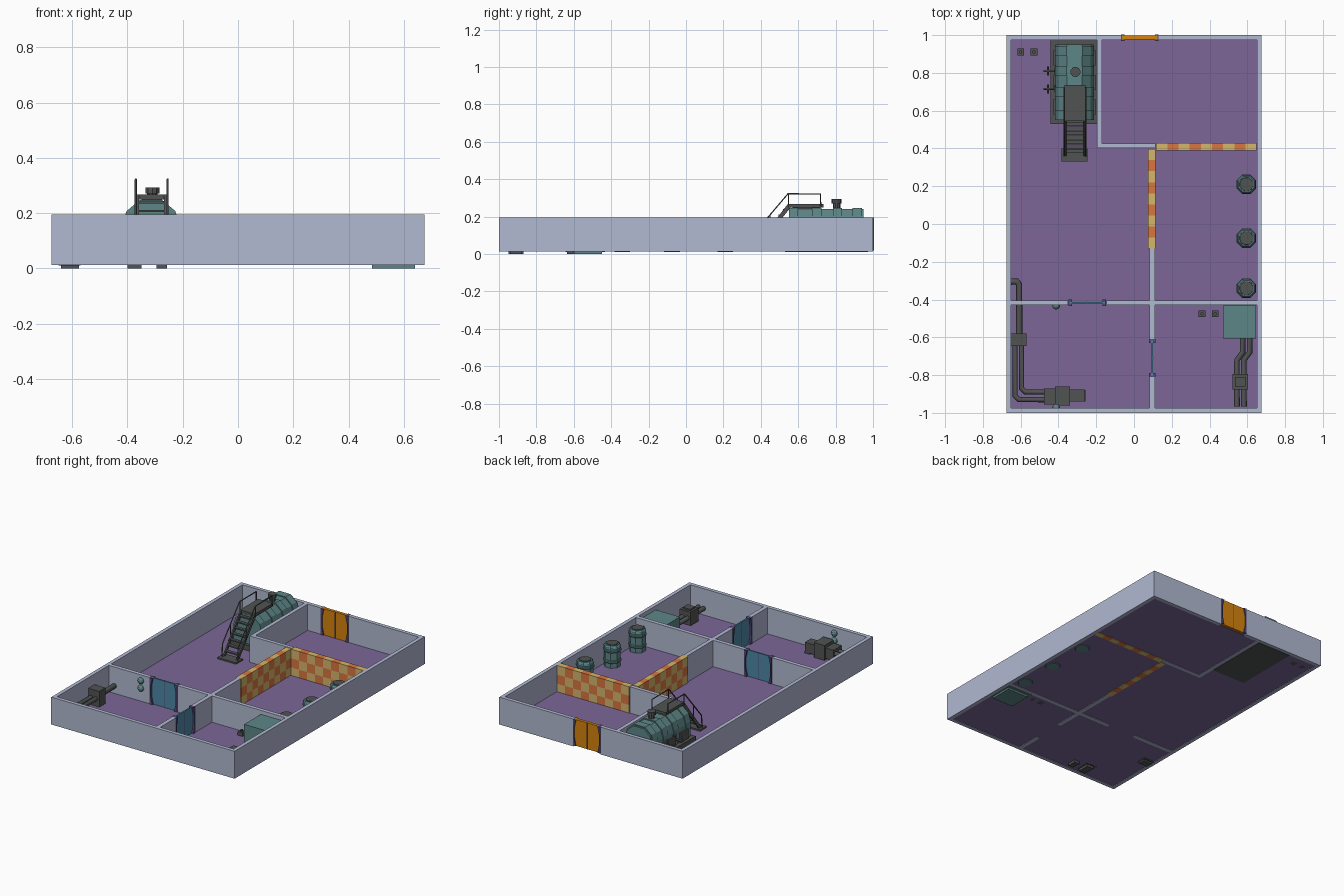
import bpy, bmesh, math
from mathutils import Vector, Matrix

cube = bpy.data.objects.get("Cube")
if cube:
    bpy.data.objects.remove(cube)


def material(name, r, g, b):
    m = bpy.data.materials.new(name)
    col = [(c / 255) ** 2.2 for c in (r, g, b)] + [1]
    m.use_nodes = True
    m.diffuse_color = col
    m.node_tree.nodes["Principled BSDF"].inputs["Base Color"].default_value = col
    return m


WALL = material("pale_blue_grey", 176, 184, 209)
FLOOR = material("purple", 123, 102, 150)
TEAL = material("teal", 94, 133, 134)
DARK = material("dark_grey", 82, 84, 83)
YELLOW = material("sand_yellow", 212, 180, 108)
ORANGE = material("tile_orange", 216, 118, 66)
AMBER = material("amber", 212, 130, 22)
BLUE = material("door_blue", 78, 134, 166)
FRAME = material("dark_violet", 88, 76, 122)
SKY = material("sky_blue", 96, 172, 212)


def finish(name, bm, *mats):
    bmesh.ops.recalc_face_normals(bm, faces=bm.faces)
    me = bpy.data.meshes.new(name)
    bm.to_mesh(me)
    bm.free()
    ob = bpy.data.objects.new(name, me)
    bpy.context.collection.objects.link(ob)
    for m in mats:
        me.materials.append(m)
    return ob


def add_box(bm, x0, x1, y0, y1, z0, z1):
    mat = Matrix.Translation(((x0 + x1) / 2, (y0 + y1) / 2, (z0 + z1) / 2))
    mat = mat @ Matrix.Diagonal((x1 - x0, y1 - y0, z1 - z0, 1))
    bmesh.ops.create_cube(bm, size=1, matrix=mat)


def boxes(name, mat, *dims):
    bm = bmesh.new()
    for d in dims:
        add_box(bm, *d)
    return finish(name, bm, mat)


def prism(name, mat, pts, origin, u, v, depth):
    """Extrude a 2D outline spanned by u and v along their normal."""
    bm = bmesh.new()
    o, u, v = Vector(origin), Vector(u), Vector(v)
    n = u.cross(v)
    f = bm.faces.new([bm.verts.new(o + u * a + v * b - n * depth / 2) for a, b in pts])
    ext = bmesh.ops.extrude_face_region(bm, geom=[f])
    moved = [g for g in ext["geom"] if isinstance(g, bmesh.types.BMVert)]
    bmesh.ops.translate(bm, verts=moved, vec=n * depth)
    return finish(name, bm, mat)


def pipe(name, mat, radius, pts, sides=1):
    """Sweep a round section along a polyline."""
    cu = bpy.data.curves.new(name, "CURVE")
    cu.dimensions = "3D"
    cu.bevel_depth, cu.bevel_resolution, cu.use_fill_caps = radius, sides, True
    sp = cu.splines.new("POLY")
    sp.points.add(len(pts) - 1)
    for p, q in zip(sp.points, pts):
        p.co = (*q, 1)
    cu.materials.append(mat)
    ob = bpy.data.objects.new(name, cu)
    bpy.context.collection.objects.link(ob)


def lathe(name, mat, profile, x, y, sides=8):
    """Stack rings of (radius, height) into a closed round part."""
    bm = bmesh.new()
    rings = [[bm.verts.new((x + r * math.cos((i + .5) * math.tau / sides),
                            y + r * math.sin((i + .5) * math.tau / sides), z))
              for i in range(sides)] for r, z in profile]
    for a, b in zip(rings, rings[1:]):
        for i in range(sides):
            j = (i + 1) % sides
            bm.faces.new((a[i], a[j], b[j], b[i]))
    bm.faces.new(rings[0])
    bm.faces.new(rings[-1])
    return finish(name, bm, mat)


# Floor and walls
B, T = .013, .195
boxes("floor", FLOOR, (-.655, .655, -.98, .98, .016, .02))
boxes("outer_walls", WALL,
      (-.675, -.65, -1, 1, B, T), (.65, .675, -1, 1, B, T),
      (-.65, .65, -1, -.975, B, T),
      (-.65, -.07, .975, 1, B, T), (.13, .65, .975, 1, B, T))
boxes("inner_walls", WALL,
      (-.195, -.17, .427, .975, B, T), (-.195, .115, .402, .427, B, T),
      (.083, .11, -.61, -.13, B, T), (.083, .11, -.975, -.81, B, T),
      (-.65, -.35, -.43, -.404, B, T), (-.145, .083, -.43, -.404, B, T),
      (.11, .65, -.43, -.404, B, T))


# Checkered walls, one tile per grid cell
def checker_wall(name, start, step, thick):
    bm = bmesh.new()
    tile_h = (T - B) / 3
    side = Vector((thick if step[1] else 0, thick if step[0] else 0))
    for i in range(9):
        a = Vector(start) + Vector(step) * i
        b = a + Vector(step) + side
        for k in range(3):
            old = set(bm.faces)
            add_box(bm, a.x, b.x, a.y, b.y, B + k * tile_h, B + (k + 1) * tile_h)
            for f in set(bm.faces) - old:
                f.material_index = (i + k) % 2
    return finish(name, bm, YELLOW, ORANGE)


checker_wall("checker_wall_long", (.075, -.13), (0, .0585), .04)
checker_wall("checker_wall_cross", (.117, .39), (.0592, 0), .04)


# Sliding doors with bowed frames
def door(name, mat, cx, cy, u, thick):
    h, H = .1, T - .02
    o = (cx, cy, .02)
    up = (0, 0, 1)
    prism(name + "_leaves", mat, [(-h + .006, 0), (h - .006, 0), (h - .006, H), (-h + .006, H)],
          o, u, up, thick)
    prism(name + "_seam", FRAME, [(-.002, 0), (.002, 0), (.002, H), (-.002, H)], o, u, up, thick + .003)
    for s in (-1, 1):
        post = [(h, 0), (h, H), (h - .02, H), (h - .008, H * .7), (h - .008, H * .3), (h - .02, 0)]
        prism(name + "_post", FRAME, [(s * a, b) for a, b in post], o, u, up, .034)


door("hall_door", BLUE, -.247, -.417, (1, 0, 0), .01)
door("side_door", BLUE, .096, -.71, (0, 1, 0), .01)
door("entry_door", AMBER, .03, .987, (1, 0, 0), .02)

# Barrels
for y in (.21, -.075, -.34):
    lathe("barrel", TEAL, [(.045, .012), (.052, .02), (.052, .05), (.056, .055), (.056, .065),
                           (.052, .07), (.052, .12), (.056, .125), (.056, .135), (.052, .14),
                           (.052, .155), (.045, .165)], .595, y)
    lathe("barrel_rim", SKY, [(.0535, .148), (.0535, .154)], .595, y)
    lathe("barrel_lid", DARK, [(.038, .16), (.036, .17)], .595, y, 12)

# Wall lamps
for y, z in ((-.43, .108), (-.43, .158), (-.975, .108), (-.975, .158)):
    bm = bmesh.new()
    bmesh.ops.create_uvsphere(bm, u_segments=10, v_segments=6, radius=.021,
                              matrix=Matrix.Translation((-.412, y + (-.002 if y > -.5 else .002), z)))
    finish("wall_lamp", bm, TEAL)

# Floor controls
for x, y in ((.36, -.475), (.43, -.475), (-.6, .91), (-.53, .91)):
    boxes("control_box", DARK, (x - .018, x + .018, y - .018, y + .018, .016, .045))
    lathe("control_knob", DARK, [(.009, .045), (.009, .055)], x, y)

# Teal cabinet and its pipes
boxes("cabinet", TEAL, (.47, .647, -.607, -.432, .012, .17), (.485, .64, -.6, -.45, 0, .012))
for x in (.575, .612):
    pipe("cabinet_pipe", DARK, .015, [(x, -.6, .07), (x, -.68, .07), (x - .03, -.72, .07), (x - .03, -.965, .07)])
boxes("cabinet_valve", DARK, (.522, .603, -.875, -.795, .025, .115), (.535, .59, -.86, -.81, .115, .125))

# Corner pump, pipes and junction box
pipe("upper_pipe", DARK, .017, [(-.65, -.305, .07), (-.62, -.305, .07), (-.608, -.32, .07), (-.608, -.6, .07)])
for x, y in ((-.63, -.93), (-.595, -.89)):
    pipe("pump_pipe", DARK, .014, [(x, -.62, .07), (x, y + .02, .07), (x + .02, y, .07), (-.46, y, .07)])
boxes("junction_box", DARK, (-.65, -.57, -.645, -.58, .01, .125), (-.64, -.575, -.635, -.59, 0, .01))
boxes("pump", DARK, (-.477, -.41, -.955, -.87, .03, .1), (-.418, -.34, -.96, -.86, .015, .12),
      (-.34, -.262, -.94, -.875, .03, .095), (-.4, -.35, -.95, -.87, 0, .015),
      (-.295, -.257, -.94, -.88, 0, .03))

# Reactor tank lying on its base
CX = -.315
tank = [(.1, .05), (.1, .15), (.085, .2), (.04, .24), (-.04, .24), (-.085, .2), (-.1, .15), (-.1, .05)]
boxes("tank_base", DARK, (-.443, -.197, .53, .973, .012, .055), (-.425, -.205, .58, .66, .055, .12),
      (-.425, -.205, .71, .79, .055, .12), (-.425, -.205, .84, .92, .055, .12))
prism("tank_body", TEAL, tank, (CX, .75, 0), (1, 0, 0), (0, 0, 1), .4)
for y in (.575, .7, .81, .915):
    prism("tank_rib", TEAL, [(a * 1.04, b + .007) for a, b in tank], (CX, y, 0), (1, 0, 0), (0, 0, 1), .05)
lathe("chimney", DARK, [(.02, .23), (.02, .27), (.027, .27), (.027, .293)], CX + .005, .805, 10)
for y in (.81, .715):
    pipe("valve_stem", DARK, .006, [(-.4, y, .1), (-.48, y, .1)])
    pipe("valve_handle", DARK, .005, [(-.455, y - .024, .1), (-.455, y + .024, .1)])
    boxes("valve_body", DARK, (-.42, -.398, y - .02, y + .02, .08, .13))

# Stairs, platform and railings
boxes("platform", DARK, (-.367, -.258, .545, .735, .25, .268), (-.35, -.275, .57, .72, .225, .25))
boxes("stair_foot", DARK, (-.383, -.245, .33, .4, .018, .03))
for x in (-.362, -.264):
    prism("stringer", DARK, [(.36, .03), (.385, .03), (.56, .25), (.56, .268), (.545, .268)],
          (x, 0, 0), (0, 1, 0), (0, 0, 1), .009)
for i in range(7):
    y, z = .385 + i * .024, .058 + i * .03
    boxes("stair_tread", DARK, (-.358, -.268, y - .01, y + .012, z - .004, z + .004))
for x in (-.37, -.255):
    pipe("railing", DARK, .004, [(x, .36, .03), (x, .365, .11), (x, .545, .322), (x, .72, .322), (x, .72, .255)])
    pipe("railing_post", DARK, .004, [(x, .548, .25), (x, .548, .322)])
    pipe("railing_brace", DARK, .003, [(x, .45, .12), (x, .45, .21)])
